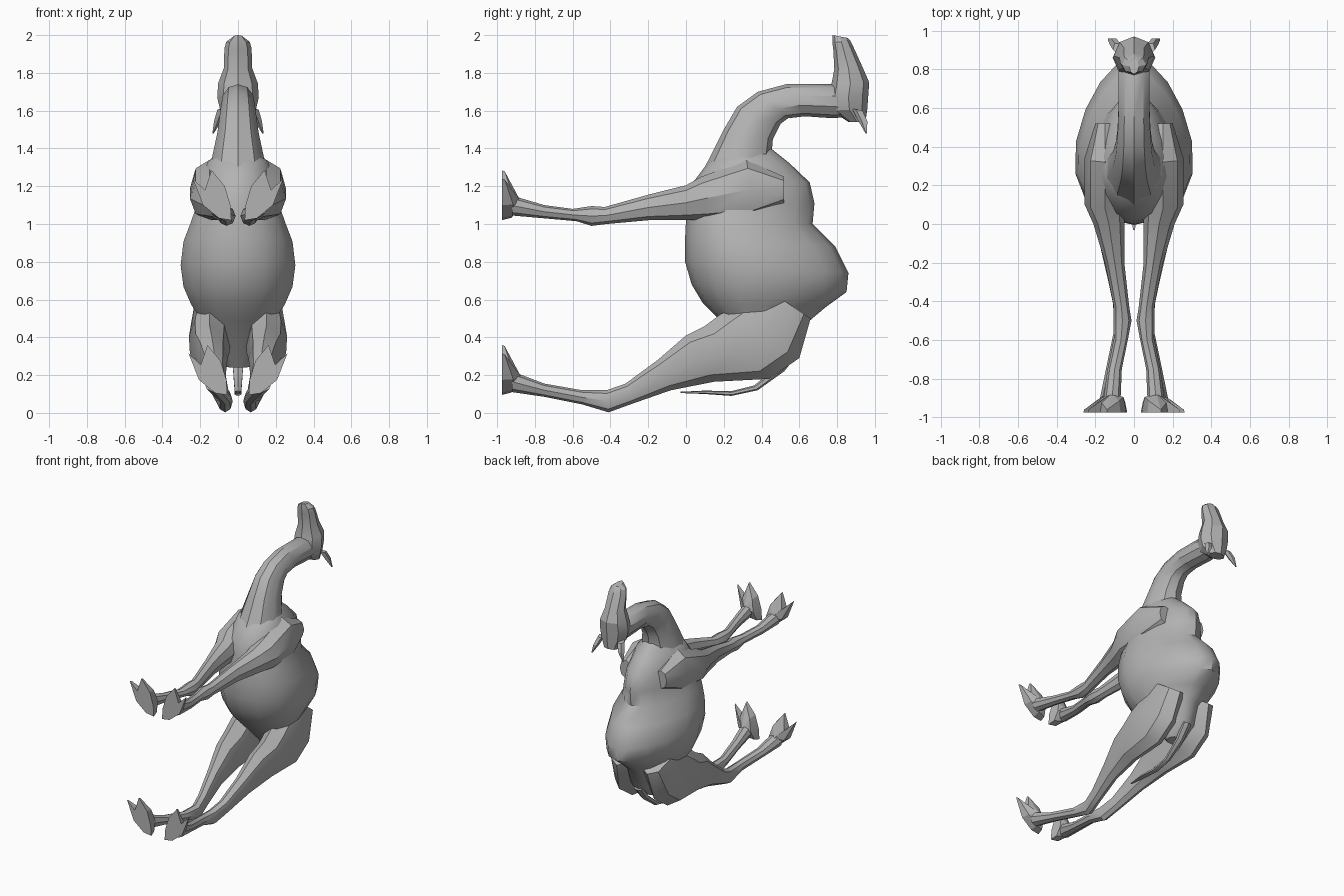
import bpy, bmesh, math

cube = bpy.data.objects.get("Cube")
if cube:
    bpy.data.objects.remove(cube, do_unlink=True)

grey = bpy.data.materials.new("plain grey")
grey.use_nodes = True
COLOUR = (0.45, 0.45, 0.45, 1)
grey.diffuse_color = COLOUR
grey.node_tree.nodes["Principled BSDF"].inputs["Base Color"].default_value = COLOUR


def finish(name, bm, mirror=False, angle=35):
    bmesh.ops.recalc_face_normals(bm, faces=bm.faces[:])
    mesh = bpy.data.meshes.new(name)
    bm.to_mesh(mesh)
    bm.free()
    mesh.materials.append(grey)
    ob = bpy.data.objects.new(name, mesh)
    bpy.context.collection.objects.link(ob)
    bpy.ops.object.select_all(action='DESELECT')
    ob.select_set(True)
    bpy.context.view_layer.objects.active = ob
    bpy.ops.object.shade_smooth_by_angle(angle=math.radians(angle))
    if mirror:
        ob.modifiers.new("Mirror", 'MIRROR').use_mirror_merge = False
    return ob


def loft(name, rings, sides=10, bias=0.0, mirror=False, angle=35):
    """Skin rings given as (y, z, y, z, centre x, half width); bias widens the first end."""
    bm = bmesh.new()
    loops = []
    for ya, za, yb, zb, xc, w in rings:
        loop = []
        for i in range(sides):
            t = 2 * math.pi * i / sides
            c, s = math.cos(t), math.sin(t)
            loop.append(bm.verts.new((xc + w * s * (1 + bias * c),
                                      (ya + yb) / 2 + (ya - yb) / 2 * c,
                                      (za + zb) / 2 + (za - zb) / 2 * c)))
        loops.append(loop)
    for p, q in zip(loops, loops[1:]):
        for i in range(sides):
            j = (i + 1) % sides
            bm.faces.new((p[i], p[j], q[j], q[i]))
    bm.faces.new(loops[0])
    bm.faces.new(loops[-1])
    return finish(name, bm, mirror, angle)


# Torso with belly and hump
loft("body", [
    (0.40, 0.24, 0.50, 0.25, 0, 0.06),
    (0.30, 0.36, 0.60, 0.34, 0, 0.14),
    (0.18, 0.49, 0.645, 0.48, 0, 0.19),
    (0.09, 0.58, 0.74, 0.56, 0, 0.245),
    (0.03, 0.68, 0.85, 0.64, 0, 0.285),
    (-0.005, 0.80, 0.86, 0.74, 0, 0.30),
    (-0.005, 0.92, 0.79, 0.88, 0, 0.285),
    (0.0, 1.02, 0.67, 1.0, 0, 0.245),
    (0.01, 1.12, 0.68, 1.11, 0, 0.21),
    (0.03, 1.21, 0.655, 1.22, 0, 0.19),
    (0.12, 1.33, 0.55, 1.32, 0, 0.16),
    (0.20, 1.38, 0.45, 1.40, 0, 0.10)], sides=16, bias=0.25, angle=40)

# Arched neck
loft("neck", [
    (0.04, 1.19, 0.48, 1.20, 0, 0.17),
    (0.13, 1.36, 0.45, 1.33, 0, 0.145),
    (0.20, 1.50, 0.46, 1.45, 0, 0.115),
    (0.27, 1.62, 0.50, 1.53, 0, 0.10),
    (0.38, 1.70, 0.54, 1.56, 0, 0.09),
    (0.53, 1.74, 0.63, 1.57, 0, 0.085),
    (0.78, 1.74, 0.78, 1.56, 0, 0.085),
    (0.88, 1.70, 0.88, 1.57, 0, 0.07)], sides=10)

# Head with the muzzle pointing up
loft("head", [
    (0.86, 1.54, 0.95, 1.54, 0, 0.06),
    (0.77, 1.60, 0.96, 1.61, 0, 0.095),
    (0.755, 1.66, 0.965, 1.68, 0, 0.11),
    (0.77, 1.74, 0.97, 1.75, 0, 0.105),
    (0.785, 1.82, 0.935, 1.83, 0, 0.075),
    (0.78, 1.92, 0.885, 1.94, 0, 0.072),
    (0.775, 1.96, 0.87, 1.97, 0, 0.062),
    (0.775, 2.0, 0.855, 1.985, 0, 0.025)], sides=8, angle=25)

# Pointed ears
loft("ears", [
    (0.88, 1.61, 0.94, 1.60, 0.085, 0.025),
    (0.91, 1.55, 0.965, 1.545, 0.105, 0.022),
    (0.95, 1.48, 0.96, 1.48, 0.132, 0.004)], sides=5, mirror=True, angle=20)

# Front legs from shoulder to ankle
loft("front_legs", [
    (0.52, 1.25, 0.52, 1.11, 0.15, 0.05),
    (0.32, 1.34, 0.37, 1.03, 0.15, 0.105),
    (0.08, 1.25, 0.12, 1.02, 0.15, 0.105),
    (0.0, 1.205, 0.0, 1.02, 0.13, 0.08),
    (-0.2, 1.155, -0.2, 1.02, 0.10, 0.05),
    (-0.43, 1.09, -0.42, 1.0, 0.065, 0.04),
    (-0.5, 1.095, -0.5, 0.99, 0.06, 0.047),
    (-0.6, 1.08, -0.58, 1.015, 0.067, 0.037),
    (-0.75, 1.1, -0.75, 1.03, 0.10, 0.037),
    (-0.92, 1.15, -0.92, 1.045, 0.115, 0.045)], sides=8, mirror=True)

# Hind legs from thigh to ankle
loft("hind_legs", [
    (0.42, 0.66, 0.66, 0.50, 0.13, 0.10),
    (0.18, 0.52, 0.60, 0.29, 0.15, 0.11),
    (0.10, 0.46, 0.44, 0.18, 0.15, 0.105),
    (0.0, 0.41, 0.15, 0.165, 0.14, 0.085),
    (-0.15, 0.28, -0.08, 0.12, 0.12, 0.055),
    (-0.32, 0.155, -0.28, 0.05, 0.09, 0.042),
    (-0.42, 0.12, -0.41, 0.003, 0.068, 0.04),
    (-0.55, 0.12, -0.55, 0.045, 0.068, 0.035),
    (-0.75, 0.155, -0.75, 0.085, 0.105, 0.04),
    (-0.92, 0.22, -0.92, 0.11, 0.13, 0.05)], sides=8, mirror=True)

# Two-toed feet: sole outline (x, z) with the height of the upper edge
SOLE = [(0.035, 1.02, 0.05), (0.10, 1.03, 0.06), (0.185, 1.10, 0.06), (0.24, 1.24, 0.015),
        (0.175, 1.18, 0.05), (0.14, 1.285, 0.015), (0.07, 1.20, 0.06), (0.04, 1.10, 0.08)]


def feet(name, dx, dz):
    bm = bmesh.new()
    mx, mz = 0.115, 1.12
    low, high = [], []
    for x, z, h in SOLE:
        k = 1 - 2.5 * h
        low.append(bm.verts.new((x + dx, -0.975, z + dz)))
        high.append(bm.verts.new((mx + (x - mx) * k + dx, -0.975 + h, mz + (z - mz) * k + dz)))
    peak = bm.verts.new((mx + dx, -0.875, mz + dz))
    n = len(SOLE)
    for i in range(n):
        j = (i + 1) % n
        bm.faces.new((low[i], low[j], high[j], high[i]))
        bm.faces.new((high[i], high[j], peak))
    sole = bm.faces.new(low)
    bmesh.ops.triangulate(bm, faces=[sole])
    finish(name, bm, True, 15)


feet("front_feet", 0, 0)
feet("hind_feet", 0.022, -0.925)

# Thin hanging tail
loft("tail", [
    (0.56, 0.34, 0.60, 0.32, 0, 0.035),
    (0.48, 0.24, 0.52, 0.22, 0, 0.03),
    (0.36, 0.145, 0.38, 0.12, 0, 0.022),
    (0.24, 0.115, 0.24, 0.09, 0, 0.02),
    (0.10, 0.118, 0.10, 0.10, 0, 0.022),
    (-0.03, 0.112, -0.03, 0.105, 0, 0.006)], sides=6)
